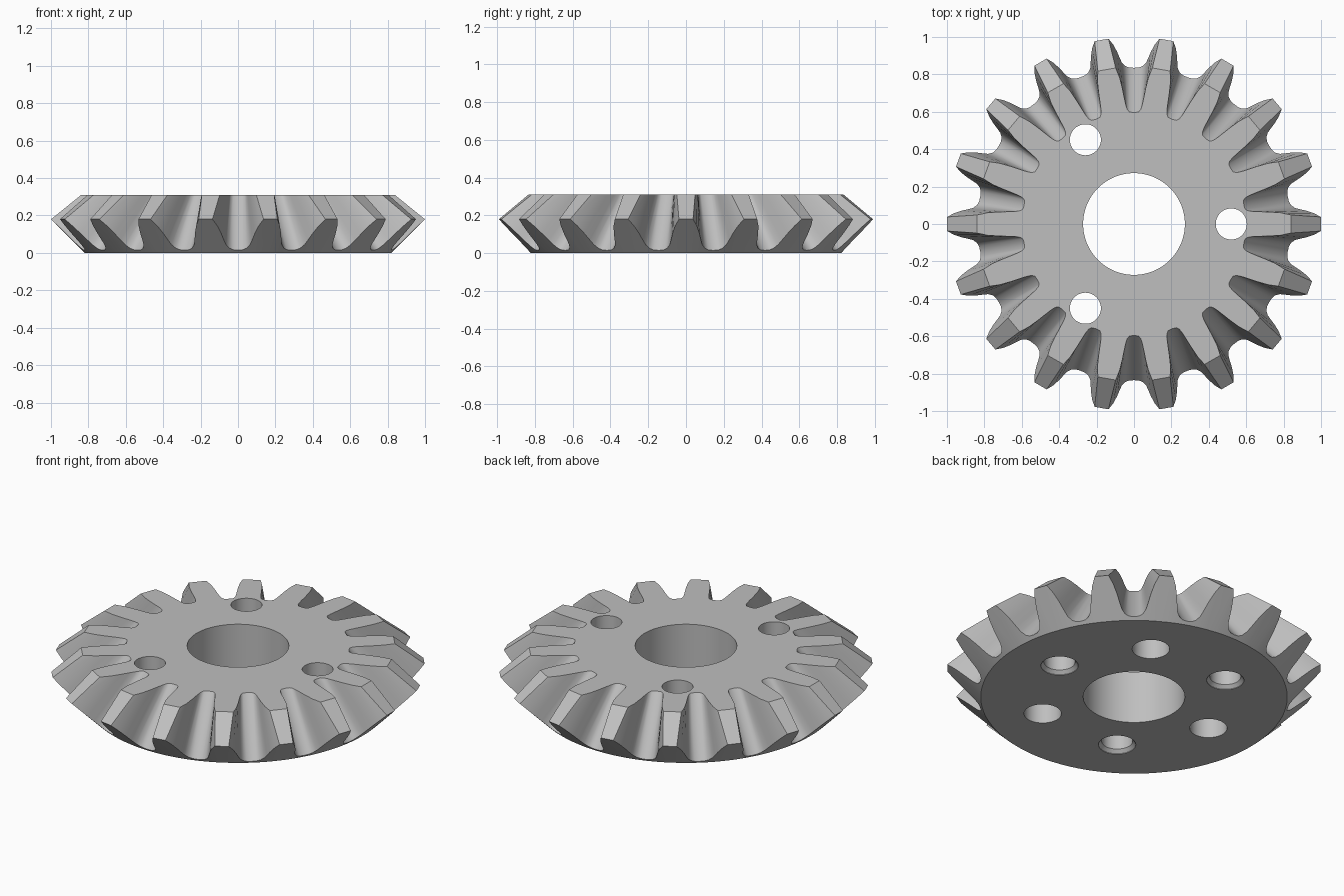
import bpy
import bmesh
from math import radians, sin, cos, tau

cube = bpy.data.objects.get("Cube")
if cube:
    bpy.data.objects.remove(cube, do_unlink=True)

TEETH = 18
TOP = 0.31
BASE_R = 0.82

# Half of one tooth gap: (degrees from gap centre, radius)
OUTER = [(0, .835), (1.8, .837), (3.2, .846), (4.3, .865),
         (4.9, .89), (5.6, .925), (6.6, .965), (7.85, 1.0)]
INNER = [(0, .596), (2.3, .599), (3.3, .612), (3.9, .635),
         (4.4, .675), (4.9, .725), (5.6, .785), (6.7, .84)]

steel = bpy.data.materials.new("steel_grey")
steel.use_nodes = True
steel.diffuse_color = (0.52, 0.52, 0.52, 1)
steel.node_tree.nodes["Principled BSDF"].inputs["Base Color"].default_value = (0.52, 0.52, 0.52, 1)


def make_object(name, bm):
    bmesh.ops.recalc_face_normals(bm, faces=bm.faces[:])
    mesh = bpy.data.meshes.new(name)
    bm.to_mesh(mesh)
    bm.free()
    mesh.materials.append(steel)
    obj = bpy.data.objects.new(name, mesh)
    bpy.context.collection.objects.link(obj)
    return obj


def full_ring(half):
    """Mirror a half gap and repeat it around the wheel."""
    gap = [(-a, r) for a, r in reversed(half[1:])] + half
    pitch = 360 / TEETH
    return [(radians((i + 0.5) * pitch + a), r) for i in range(TEETH) for a, r in gap]


def skin(bm, rings):
    """Close a stack of equal rings into a solid."""
    loops = [[bm.verts.new(p) for p in ring] for ring in rings]
    n = len(loops[0])
    for low, high in zip(loops, loops[1:]):
        for i in range(n):
            j = (i + 1) % n
            bm.faces.new((low[i], low[j], high[j], high[i]))
    bm.faces.new(loops[0][::-1])
    bm.faces.new(loops[-1])


def add_hole(bm, x, y, profile, segments=48):
    """Turned hole from (radius, height) pairs."""
    skin(bm, [[(x + r * cos(tau * i / segments), y + r * sin(tau * i / segments), z)
               for i in range(segments)] for r, z in profile])


# Toothed body: base circle, back cone profile, top face profile
outer, inner = full_ring(OUTER), full_ring(INNER)
bm = bmesh.new()
skin(bm, [
    [(BASE_R * cos(a), BASE_R * sin(a), 0) for a, r in outer],
    [(r * cos(a), r * sin(a), r - BASE_R) for a, r in outer],
    [(r * cos(a), r * sin(a), TOP) for a, r in inner],
])
gear = make_object("bevel_gear", bm)

# Centre bore, three chamfered bolt holes and three blind holes
bm = bmesh.new()
add_hole(bm, 0, 0, [(.272, -.1), (.272, .5)], 96)
for k in range(6):
    a = radians(60 * k)
    if k % 2 == 0:
        profile = [(.1, -.1), (.1, 0.003), (.083, .022), (.083, .5)]
    else:
        profile = [(.1, -.1), (.1, .2)]
    add_hole(bm, .52 * cos(a), .52 * sin(a), profile)
cutter = make_object("hole_cutter", bm)
cutter.hide_render = True

cut = gear.modifiers.new("holes", 'BOOLEAN')
cut.operation = 'DIFFERENCE'
cut.solver = 'EXACT'
cut.object = cutter

for obj in bpy.context.selected_objects:
    obj.select_set(False)
gear.select_set(True)
bpy.context.view_layer.objects.active = gear
bpy.ops.object.modifier_apply(modifier=cut.name)
bpy.data.objects.remove(cutter, do_unlink=True)
bpy.ops.object.shade_smooth_by_angle(angle=radians(30))
